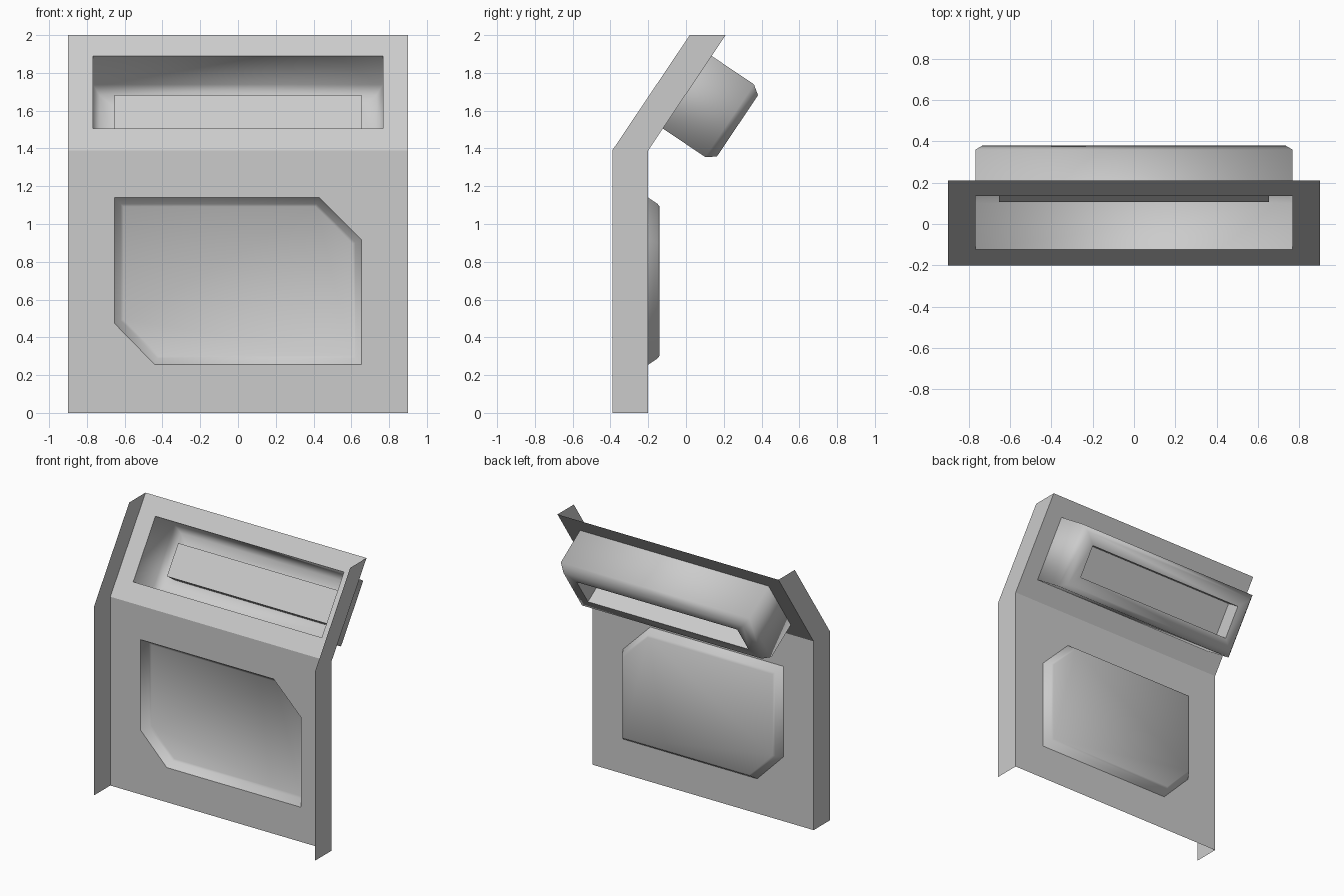
import bpy, bmesh
from mathutils import Vector, Matrix

if "Cube" in bpy.data.objects:
    bpy.data.objects.remove(bpy.data.objects["Cube"])

CREASE = Vector((0, -0.20, 1.39))
TOP = Vector((0, 0.21, 2.0))


def frame(origin, up):
    """Local axes of a sheet: x = across, y = up the sheet, z = depth behind it."""
    back = Vector((0, up.z, -up.y))
    m = Matrix((Vector((1, 0, 0)), up, back)).transposed().to_4x4()
    m.translation = origin
    return m


def finish(name, bm, smooth=False):
    for f in bm.faces:
        f.smooth = smooth
    me = bpy.data.meshes.new(name)
    bm.to_mesh(me)
    bm.free()
    ob = bpy.data.objects.new(name, me)
    bpy.context.collection.objects.link(ob)
    return ob


def inset(poly, dist):
    """Mitred inward offset of a counter-clockwise outline."""
    out = []
    for i, p in enumerate(poly):
        a, b, c = Vector(poly[i - 1]), Vector(p), Vector(poly[(i + 1) % len(poly)])
        d1, d2 = (b - a).normalized(), (c - b).normalized()
        n1, n2 = Vector((-d1.y, d1.x)), Vector((-d2.y, d2.x))
        out.append(tuple(b + (n1 + n2) * dist / (1 + n1.dot(n2))))
    return out


def rect(hw, lo, hi):
    return [(-hw, lo), (hw, lo), (hw, hi), (-hw, hi)]


def sheet(name, m, outer, hole):
    """Flat panel with one opening."""
    bm = bmesh.new()
    edges = []
    for loop in (outer, hole):
        vs = [bm.verts.new(m @ Vector((x, y, 0))) for x, y in loop]
        edges += [bm.edges.new((vs[i - 1], vs[i])) for i in range(len(vs))]
    bmesh.ops.triangle_fill(bm, use_beauty=True, edges=edges, normal=-m.col[2].to_3d())
    return finish(name, bm)


def tray(name, m, outline, steps, cap=True, smooth=True):
    """Loft of (inset, depth) rings behind the sheet, optionally closed at the end."""
    bm = bmesh.new()
    rings = [[bm.verts.new(m @ Vector((x, y, d))) for x, y in inset(outline, off)]
             for off, d in steps]
    n = len(outline)
    for a, b in zip(rings, rings[1:]):
        for i in range(n):
            j = (i + 1) % n
            bm.faces.new((a[i], a[j], b[j], b[i]))
    if cap:
        bm.faces.new(rings[-1])
    return finish(name, bm, smooth)


slope = TOP - CREASE
lower = frame(Vector((0, -0.20, 0)), Vector((0, 0, 1)))
upper = frame(CREASE, slope.normalized())

# lower panel with its clipped-corner shallow recess
cut = [(-0.44, 0.255), (0.655, 0.255), (0.655, 0.915), (0.43, 1.14),
       (-0.655, 1.14), (-0.655, 0.475)]
sheet("lower_panel", lower, rect(0.9, 0, 1.39), cut)
tray("lower_recess", lower, cut, [(0, 0), (0.034, 0.05), (0.048, 0.06)])

# tilted upper panel with a deep bevelled recess
slot = rect(0.768, 0.139, 0.602)
sheet("upper_panel", upper, rect(0.9, 0, slope.length), slot)
tray("upper_recess", upper, slot,
     [(0, 0), (0, 0.27), (0.036, 0.32), (0.114, 0.32)], cap=False)

# flat plate pushed forward from the recess floor
tray("recess_plate", upper, slot, [(0.114, 0.32), (0.114, 0.20)], smooth=False)

# side flanges reaching forward from the panel edges
for side, x in (("left", -0.9), ("right", 0.9)):
    bm = bmesh.new()
    rows = [[bm.verts.new((x, y + dy, z)) for dy in (-0.19, 0)]
            for y, z in ((-0.2, 0), CREASE.yz, TOP.yz)]
    for a, b in zip(rows, rows[1:]):
        quad = [a[0], a[1], b[1], b[0]]
        bm.faces.new(quad if x > 0 else quad[::-1])
    finish(side + "_flange", bm)
